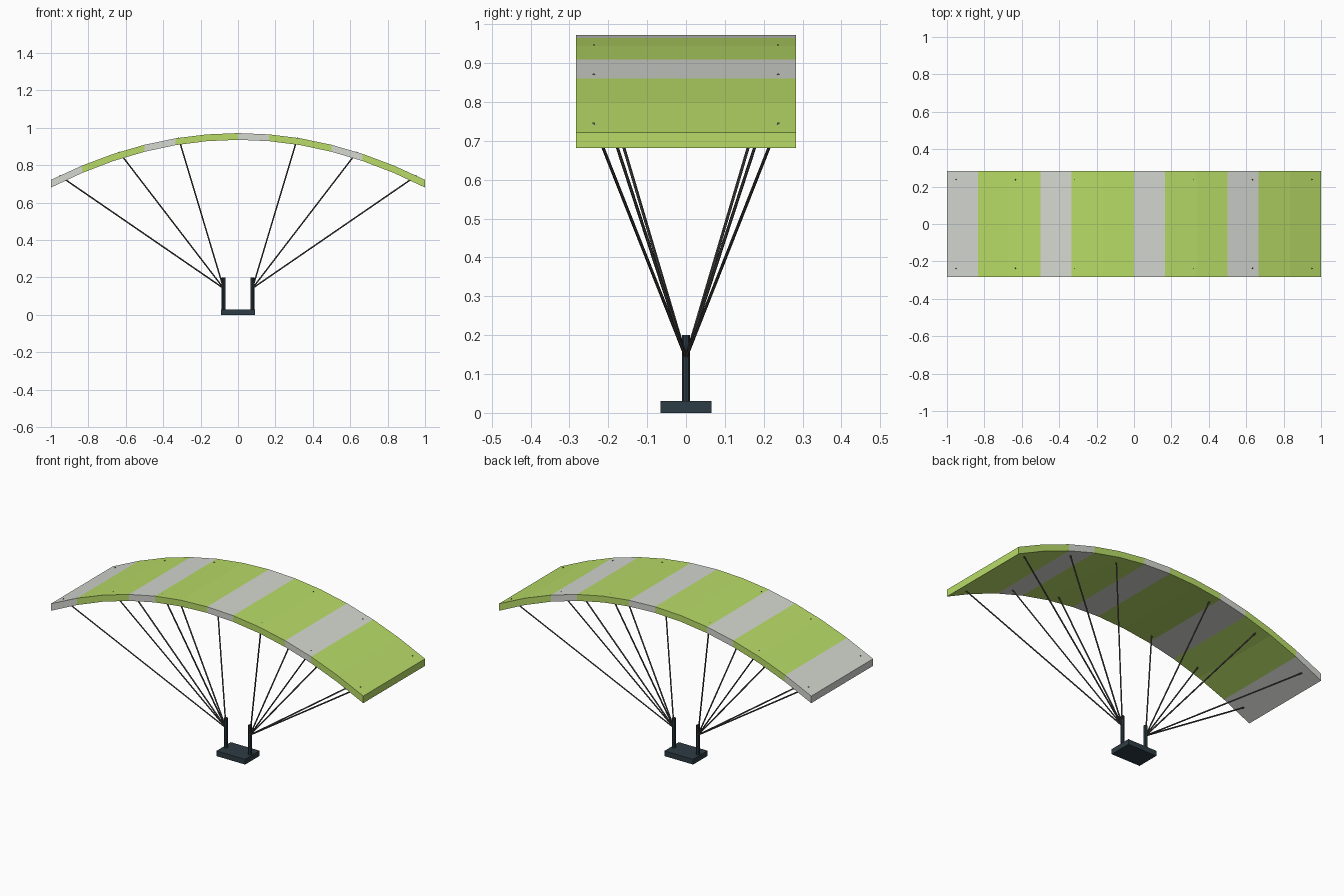
import bpy, bmesh
from mathutils import Vector

if "Cube" in bpy.data.objects:
    bpy.data.objects.remove(bpy.data.objects["Cube"])


def material(name, rgb):
    m = bpy.data.materials.new(name)
    m.diffuse_color = (*rgb, 1)
    m.use_nodes = True
    m.node_tree.nodes["Principled BSDF"].inputs["Base Color"].default_value = m.diffuse_color
    return m


GREEN = material("lime_fabric", (0.48, 0.71, 0.135))
PALE = material("pale_fabric", (0.66, 0.68, 0.63))
DARK = material("dark_frame", (0.027, 0.045, 0.058))
CORD = material("cord", (0.085, 0.08, 0.075))


def top_z(x):
    return 0.972 - 0.25 * x * x


def rod(name, a, b, radius, sides, mat):
    a, b = Vector(a), Vector(b)
    bpy.ops.mesh.primitive_cylinder_add(vertices=sides, radius=radius,
                                        depth=(b - a).length, location=(a + b) / 2)
    o = bpy.context.object
    o.rotation_euler = (b - a).to_track_quat('Z', 'Y').to_euler()
    o.name = name
    o.data.materials.append(mat)
    return o


# Arched canopy: a four-cornered section swept over 12 striped panels
PANELS, HALF_DEPTH = 12, 0.283
bm = bmesh.new()
rings = []
for i in range(PANELS + 1):
    x = -1 + 2 * i / PANELS
    z = top_z(x)
    low = z - (0.036 + 0.005 * x * x)
    rings.append([bm.verts.new((x, y, h)) for y, h in
                  ((-HALF_DEPTH, low), (HALF_DEPTH, low), (HALF_DEPTH, z), (-HALF_DEPTH, z))])
for i in range(PANELS):
    for k in range(4):
        n = (k + 1) % 4
        f = bm.faces.new((rings[i][k], rings[i][n], rings[i + 1][n], rings[i + 1][k]))
        f.material_index = 1 if i % 3 == 0 else 0
bm.faces.new(rings[0]).material_index = 1
bm.faces.new(rings[-1]).material_index = 0
bmesh.ops.recalc_face_normals(bm, faces=bm.faces)
mesh = bpy.data.meshes.new("canopy")
bm.to_mesh(mesh)
bm.free()
mesh.materials.append(GREEN)
mesh.materials.append(PALE)
bpy.context.collection.objects.link(bpy.data.objects.new("canopy", mesh))

# Seat board
bpy.ops.mesh.primitive_cube_add(size=1, location=(0, 0, 0.015))
seat = bpy.context.object
seat.name = "seat"
seat.scale = (0.184, 0.132, 0.03)
seat.data.materials.append(DARK)

# Risers and suspension lines, both sides
for s, side in ((-1, "left"), (1, "right")):
    rod(f"riser_{side}", (s * 0.077, 0, 0.02), (s * 0.077, 0, 0.2), 0.01, 8, DARK)
    for j in (1, 2, 3):
        x = s * 0.318 * j
        for e, end in ((-1, "front"), (1, "back")):
            rod(f"line_{side}_{end}_{j}", (s * 0.077, 0, 0.142),
                (x, e * 0.238, top_z(x)), 0.004, 6, CORD)
